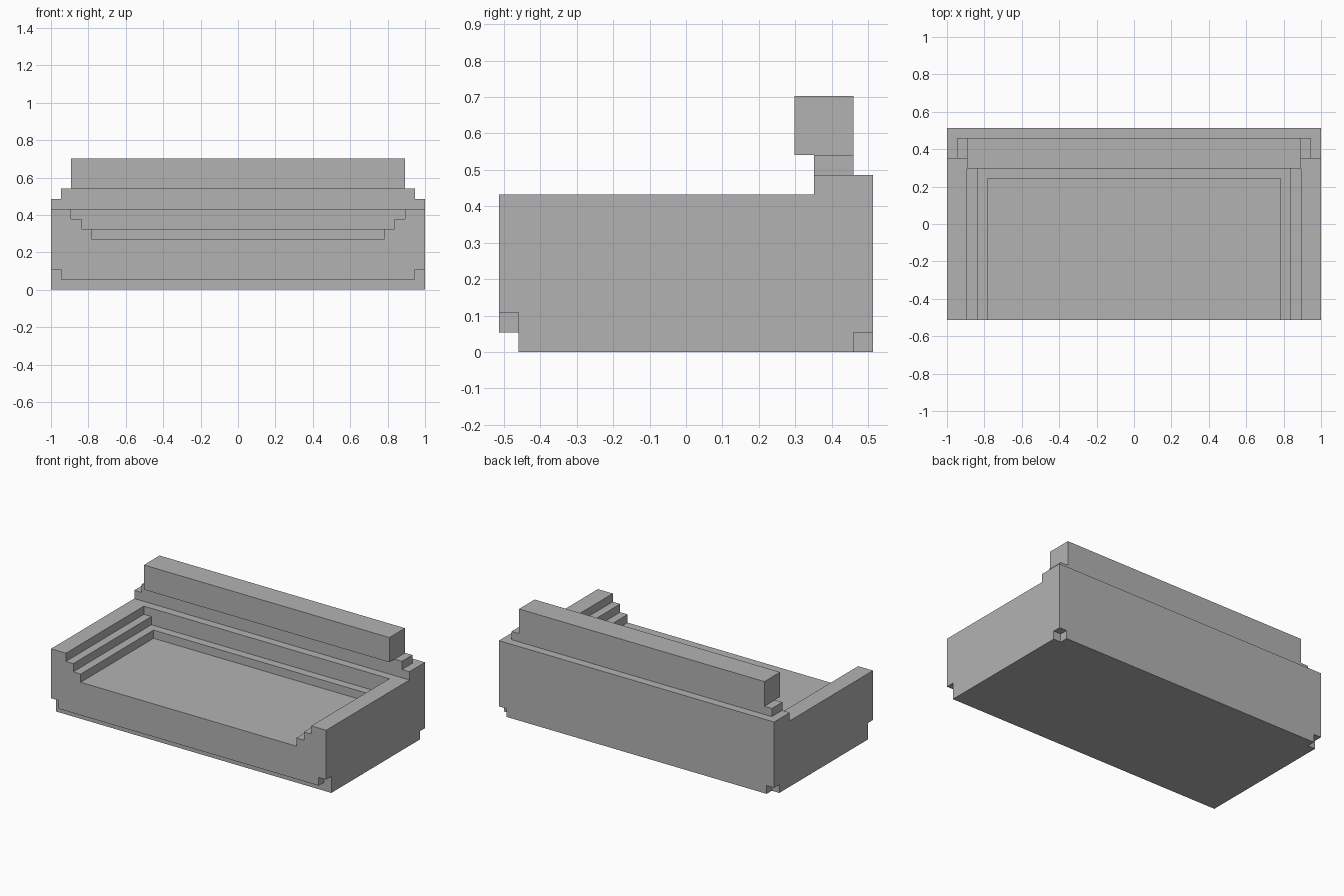
import bpy
import bmesh
from mathutils import Vector

if "Cube" in bpy.data.objects:
    bpy.data.objects.remove(bpy.data.objects["Cube"], do_unlink=True)

U = 2 / 37  # one block; all sizes below are in blocks

grey = bpy.data.materials.new("plain grey")
grey.use_nodes = True
grey.diffuse_color = (0.45, 0.45, 0.45, 1)
grey.node_tree.nodes["Principled BSDF"].inputs["Base Color"].default_value = grey.diffuse_color


def prism(name, profile, start, end, axis="y"):
    """Extrude a closed profile, (x, z) along y or (y, z) along x."""
    bm = bmesh.new()
    place = (lambda p, d: (p[0], d, p[1])) if axis == "y" else (lambda p, d: (d, p[0], p[1]))
    base = bm.faces.new([bm.verts.new(Vector(place(p, start)) * U) for p in profile])
    grown = bmesh.ops.extrude_face_region(bm, geom=[base])["geom"]
    shift = Vector(place((0, 0), end - start)) * U
    bmesh.ops.translate(bm, vec=shift, verts=[g for g in grown if isinstance(g, bmesh.types.BMVert)])
    bmesh.ops.recalc_face_normals(bm, faces=bm.faces)
    mesh = bpy.data.meshes.new(name)
    bm.to_mesh(mesh)
    bm.free()
    mesh.materials.append(grey)
    obj = bpy.data.objects.new(name, mesh)
    bpy.context.scene.collection.objects.link(obj)
    return obj


def mirrored(half):
    """Complete the right half of an (x, z) profile with its left half."""
    return half + [(-x, z) for x, z in reversed(half)]


def block(name, x0, x1, y0, y1, z0, z1):
    return prism(name, [(x0, z0), (x1, z0), (x1, z1), (x0, z1)], y0, y1)


def cut(target, cutter):
    cutter.hide_render = True
    mod = target.modifiers.new("cut", "BOOLEAN")
    mod.operation = "DIFFERENCE"
    mod.solver = "EXACT"
    mod.object = cutter
    bpy.context.view_layer.objects.active = target
    bpy.ops.object.modifier_apply(modifier=mod.name)
    bpy.data.objects.remove(cutter, do_unlink=True)


# Sofa body: arm height at the front, one block higher along the back
body = prism("sofa_body", [(-9.5, 0), (9.5, 0), (9.5, 9), (6.5, 9), (6.5, 8), (-9.5, 8)],
             -18.5, 18.5, axis="x")

# Stepped seat recess, open at the front
cut(body, prism("seat_cutter", mirrored([(15.5, 6), (15.5, 7), (16.5, 7), (16.5, 10)]), -11, 5.5))
cut(body, block("cushion_cutter", -14.5, 14.5, -11, 4.5, 5, 7))

# Toe recess along the front, taller at the corners
cut(body, prism("toe_cutter", mirrored([(20, -1), (20, 2), (17.5, 2), (17.5, 1)]), -11, -8.5))

# Small notches at the back bottom corners
for x0, x1 in ((17.5, 20), (-20, -17.5)):
    cut(body, block("corner_cutter", x0, x1, 8.5, 11, -1, 1))

# Backrest: a narrow ridge carrying the thick top rail
block("back_ridge", -17.5, 17.5, 6.5, 8.5, 9, 10)
block("back_rail", -16.5, 16.5, 5.5, 8.5, 10, 13)
